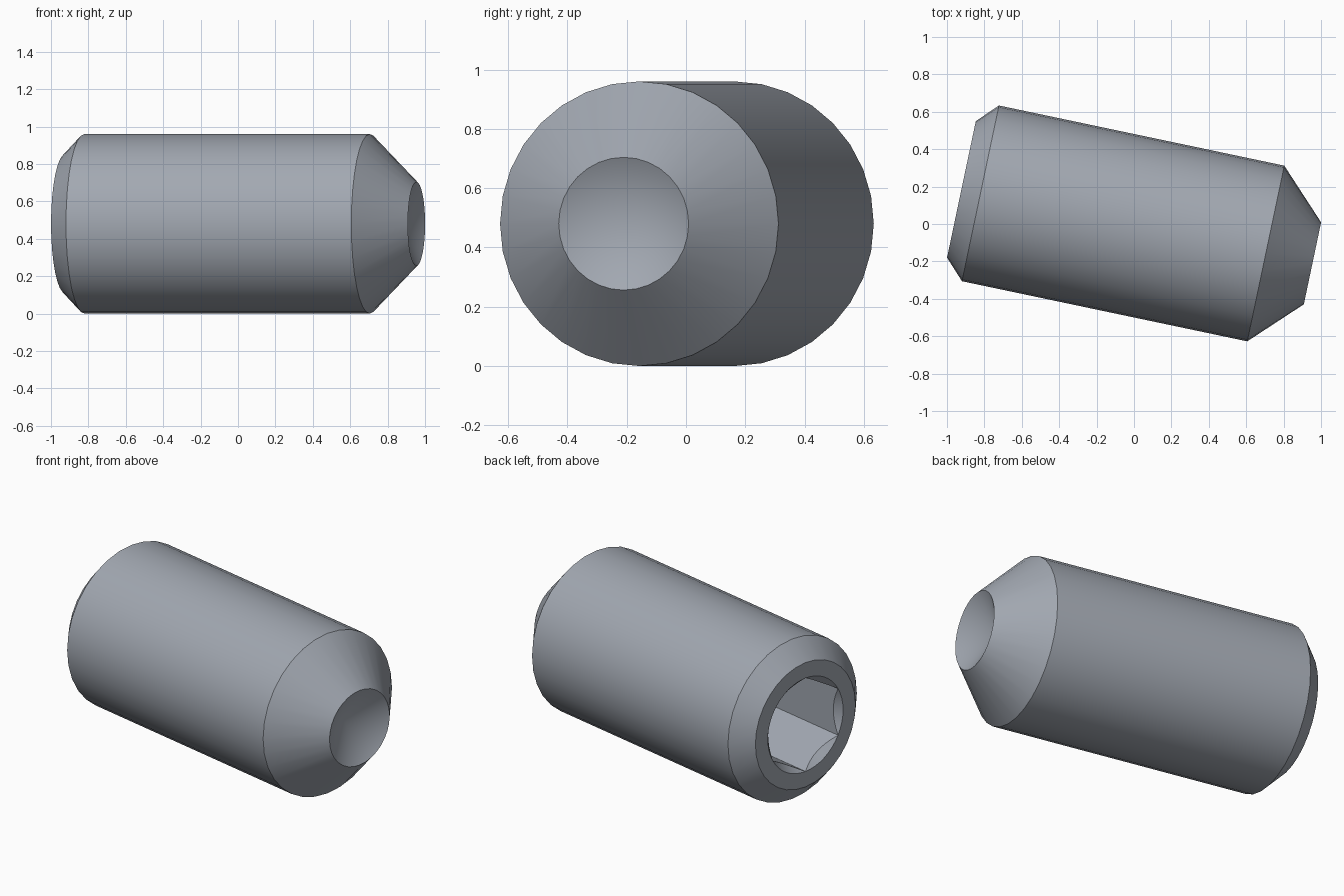
import bpy
import bmesh
import math
from mathutils import Vector

cube = bpy.data.objects.get("Cube")
if cube:
    bpy.data.objects.remove(cube, do_unlink=True)

# Screw axis lies level and is turned slightly about z
TURN = math.radians(-11.9)
AXIS = Vector((math.cos(TURN), math.sin(TURN), 0))
SIDE = Vector((-math.sin(TURN), math.cos(TURN), 0))
UP = Vector((0, 0, 1))
R = 0.48
CENTRE = UP * R - SIDE * 0.009

SEGS = 32            # sides of the body
HEX_SEGS = 48        # samples round the socket
HEX_R = 0.28         # socket corner radius
BACK, TIP = -0.941, 0.977
SOCKET_FLOOR = BACK + 0.6

bm = bmesh.new()


def place(s, r, a):
    """Point at distance s along the axis, radius r and angle a."""
    return CENTRE + AXIS * s + SIDE * (r * math.sin(a)) + UP * (r * math.cos(a))


def ring(count, shape):
    """Ring of vertices; shape(angle) gives axial position and radius."""
    angles = [math.tau * i / count for i in range(count)]
    return [bm.verts.new(place(*shape(a), a)) for a in angles]


def skin(a, b):
    """Quads between two rings of equal count."""
    n = len(a)
    for i in range(n):
        j = (i + 1) % n
        bm.faces.new((a[i], a[j], b[j], b[i]))


def loop_edges(verts):
    return [bm.edges.get((v, verts[i - 1])) for i, v in enumerate(verts)]


def hex_radius(a):
    sector = math.tau / 6
    local = a % sector - sector / 2
    return HEX_R * math.cos(sector / 2) / math.cos(local)


# Body: rear chamfer, shank and tapered point
profile = [(BACK, 0.373), (-0.837, R), (0.722, R), (TIP, 0.224)]
body = [ring(SEGS, lambda a, p=p: p) for p in profile]
for a, b in zip(body, body[1:]):
    skin(a, b)

# Conical cup in the point
apex = bm.verts.new(place(TIP - 0.122, 0, 0))
for i, v in enumerate(body[-1]):
    bm.faces.new((body[-1][i - 1], v, apex))

# Countersink, hex walls and floor of the socket
rim = ring(HEX_SEGS, lambda a: (BACK, HEX_R))
mouth = ring(HEX_SEGS, lambda a: (BACK + HEX_R - hex_radius(a), hex_radius(a)))
floor = ring(HEX_SEGS, lambda a: (SOCKET_FLOOR, hex_radius(a)))
skin(rim, mouth)
skin(mouth, floor)
bm.faces.new(floor)

# Flat rear face round the socket
bmesh.ops.triangle_fill(bm, use_beauty=True, normal=-AXIS,
                        edges=loop_edges(body[0]) + loop_edges(rim))

bmesh.ops.remove_doubles(bm, verts=bm.verts, dist=0.00005)
bmesh.ops.recalc_face_normals(bm, faces=bm.faces)

mesh = bpy.data.meshes.new("set_screw")
bm.to_mesh(mesh)
bm.free()
screw = bpy.data.objects.new("set_screw", mesh)
bpy.context.collection.objects.link(screw)

# Steel colour
steel = bpy.data.materials.new("blue_grey_steel")
steel.use_nodes = True
colour = (0.36, 0.39, 0.44, 1)
steel.diffuse_color = colour
steel.node_tree.nodes["Principled BSDF"].inputs["Base Color"].default_value = colour
mesh.materials.append(steel)

# Smooth round surfaces with crisp machined edges
bpy.ops.object.select_all(action='DESELECT')
screw.select_set(True)
bpy.context.view_layer.objects.active = screw
bpy.ops.object.shade_smooth_by_angle(angle=math.radians(25))
